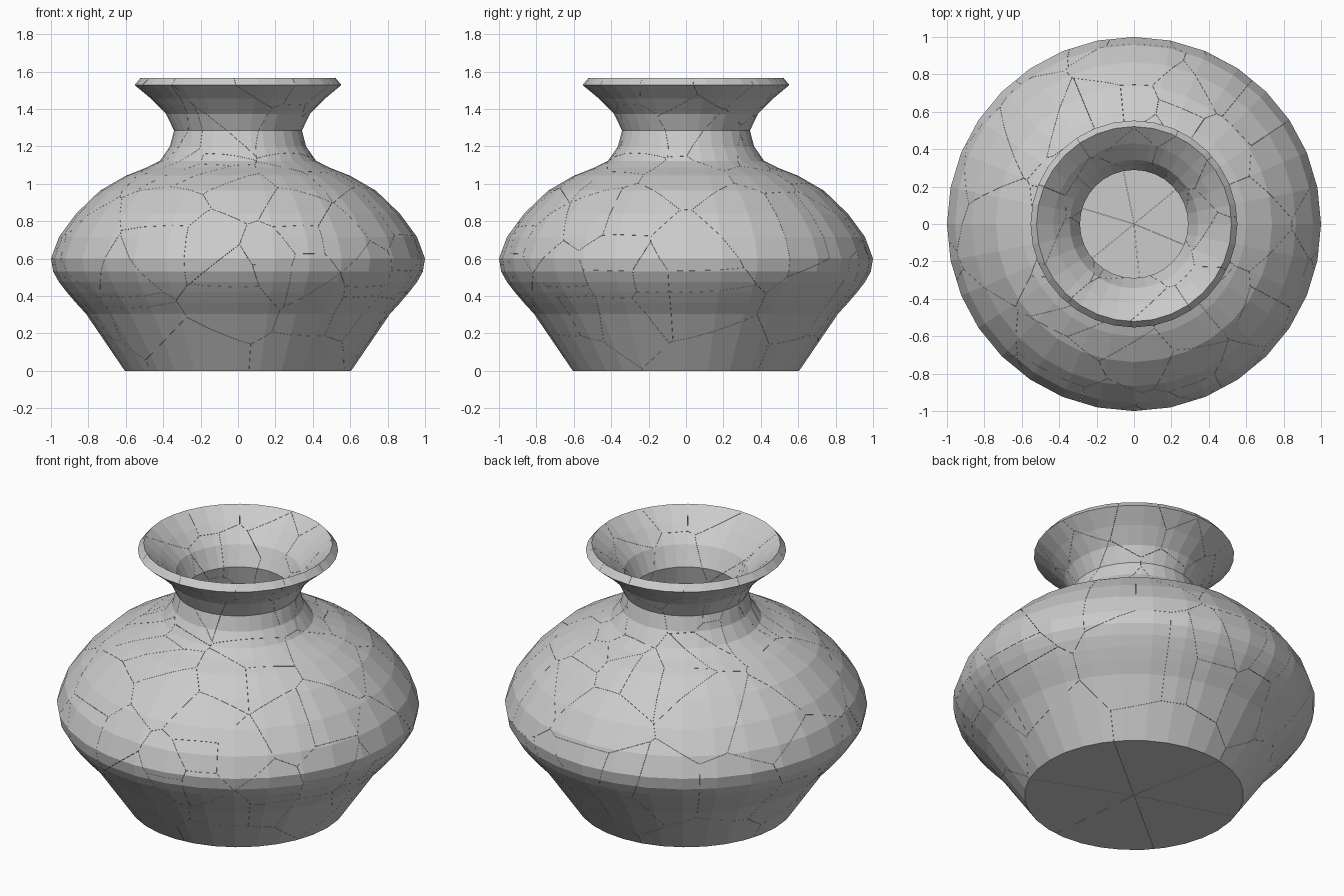
import bpy, bmesh, math, random
from mathutils import Vector

if "Cube" in bpy.data.objects:
    bpy.data.objects.remove(bpy.data.objects["Cube"])

random.seed(7)
SIDES, WALL, GAP = 32, 0.05, 0.0005

# Outer profile (radius, height) from foot to lip
outer = [(0.605, 0), (0.813, 0.305), (0.868, 0.365), (0.915, 0.42), (0.957, 0.475),
         (0.988, 0.53), (1.0, 0.6), (0.957, 0.716), (0.866, 0.84), (0.738, 0.963),
         (0.6, 1.043), (0.49, 1.086), (0.417, 1.123), (0.364, 1.2), (0.342, 1.285),
         (0.385, 1.374), (0.465, 1.455), (0.553, 1.528)]


def inset(profile, d):
    """Offset the profile inward by the wall thickness."""
    pts = [Vector(p) for p in profile]
    result = []
    for i, p in enumerate(pts):
        ns = []
        if i > 0:
            t = (p - pts[i - 1]).normalized()
            ns.append(Vector((-t.y, t.x)))
        else:
            ns.append(Vector((0, 1)))          # floor
        if i < len(pts) - 1:
            t = (pts[i + 1] - p).normalized()
            ns.append(Vector((-t.y, t.x)))
        n = sum(ns, Vector((0, 0))).normalized()
        result.append(tuple(p + n * d / max(n.dot(ns[0]), 0.5)))
    return result


def ring_point(r, z, i):
    a = 2 * math.pi * i / SIDES
    return Vector((r * math.cos(a), r * math.sin(a), z))


# Whole vase: hollow lathe with flat floor faces
profile = outer + inset(outer, WALL)[::-1]
bm = bmesh.new()
rings = [[bm.verts.new(ring_point(r, z, i)) for i in range(SIDES)] for r, z in profile]
for a, b in zip(rings, rings[1:]):
    for i in range(SIDES):
        j = (i + 1) % SIDES
        bm.faces.new((a[i], a[j], b[j], b[i]))
bm.faces.new(rings[0][::-1])
bm.faces.new(rings[-1])
bmesh.ops.recalc_face_normals(bm, faces=bm.faces)
mesh = bpy.data.meshes.new("whole_vase")
bm.to_mesh(mesh)
bm.free()
vase = bpy.data.objects.new("whole_vase", mesh)
bpy.context.collection.objects.link(vase)
vase.hide_render = True

# Crack seeds: some around the foot, the rest scattered over the outer wall
seeds = [ring_point(*outer[0], i) for i in (1, 6, 12, 17, 22, 27)]
spots = [(k, i) for k in range(1, len(outer)) for i in range(SIDES)]
seeds += [ring_point(*outer[k], i) for k, i in random.sample(spots, 90)]


def voronoi_cell(seed):
    """Convex block of space nearest to one seed."""
    cell = bmesh.new()
    bmesh.ops.create_cube(cell, size=4)
    for other in sorted(seeds, key=lambda s: (s - seed).length)[1:]:
        gap = other - seed
        if gap.length / 2 > max((v.co - seed).length for v in cell.verts):
            break
        n = gap.normalized()
        cut = bmesh.ops.bisect_plane(
            cell, geom=cell.verts[:] + cell.edges[:] + cell.faces[:], dist=1e-6,
            plane_co=(seed + other) / 2 - n * GAP, plane_no=n, clear_outer=True)
        edges = [e for e in cell.edges if e.is_boundary]
        if edges:
            bmesh.ops.holes_fill(cell, edges=edges, sides=0)
    bmesh.ops.recalc_face_normals(cell, faces=cell.faces)
    return cell


# Shards: each cell intersected with the vase
shards = []
for k, seed in enumerate(seeds):
    cell = voronoi_cell(seed)
    me = bpy.data.meshes.new("shard_%02d" % k)
    cell.to_mesh(me)
    cell.free()
    ob = bpy.data.objects.new("shard_%02d" % k, me)
    bpy.context.collection.objects.link(ob)
    mod = ob.modifiers.new("cut_from_vase", 'BOOLEAN')
    mod.operation, mod.solver, mod.object = 'INTERSECT', 'EXACT', vase
    shards.append(ob)

# Bake the cuts and drop the helper vase
deps = bpy.context.evaluated_depsgraph_get()
baked = [bpy.data.meshes.new_from_object(ob.evaluated_get(deps)) for ob in shards]
for ob, me in zip(shards, baked):
    ob.modifiers.clear()
    ob.data = me
bpy.data.objects.remove(vase)
